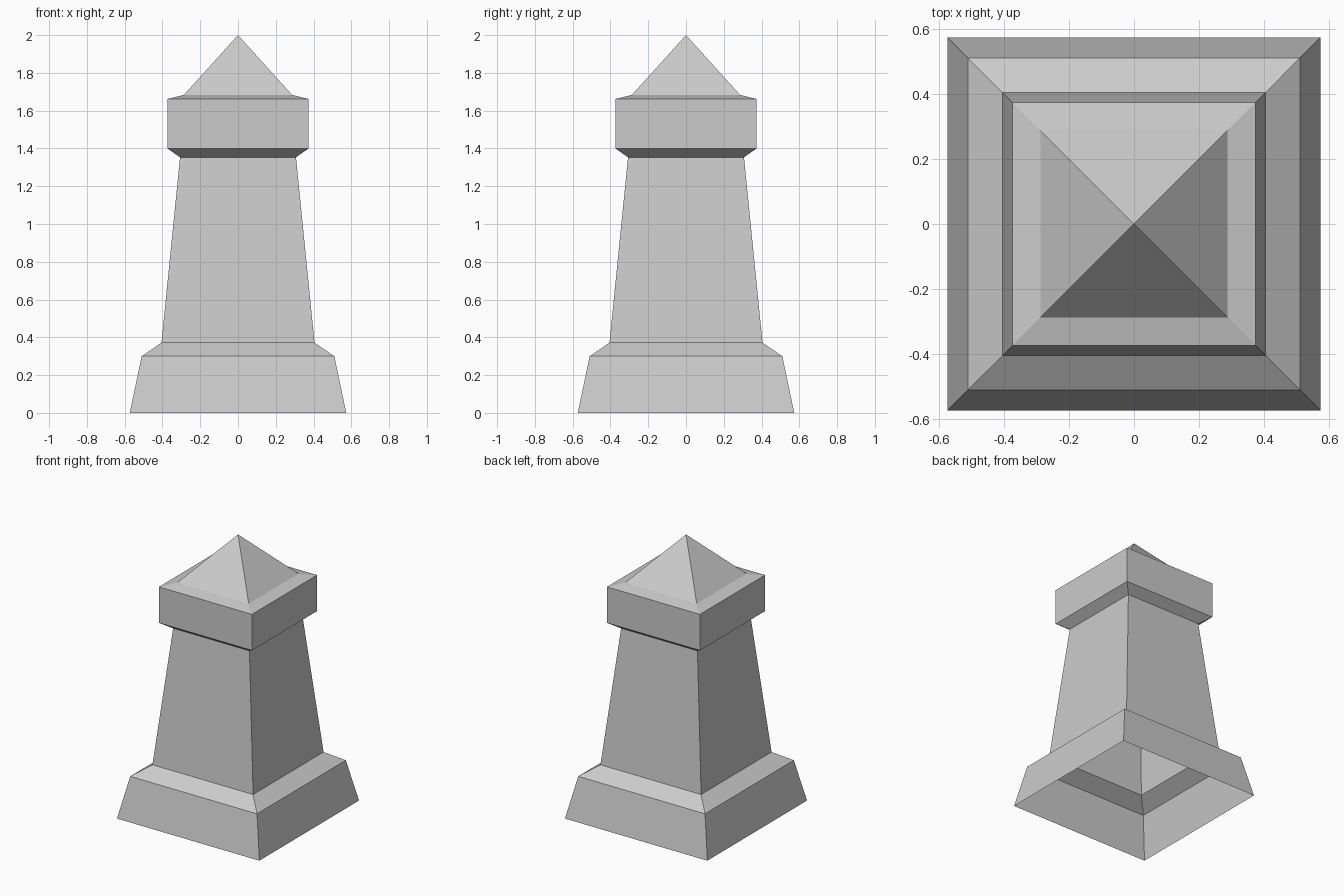
import bpy

cube = bpy.data.objects.get("Cube")
if cube:
    bpy.data.objects.remove(cube, do_unlink=True)

# One plain stone colour
stone = bpy.data.materials.new("grey stone")
stone.use_nodes = True
colour = (0.6, 0.6, 0.6, 1)
stone.diffuse_color = colour
stone.node_tree.nodes["Principled BSDF"].inputs["Base Color"].default_value = colour


def square_shell(name, profile):
    """Open square shell through (half width, height) levels; zero width is a point."""
    verts, faces, rings = [], [], []
    for half, z in profile:
        corners = [(-1, -1), (1, -1), (1, 1), (-1, 1)] if half else [(0, 0)]
        start = len(verts)
        verts += [(x * half, y * half, z) for x, y in corners]
        rings.append([start + i % len(corners) for i in range(4)])
    for low, high in zip(rings, rings[1:]):
        for i in range(4):
            j = (i + 1) % 4
            # dict.fromkeys drops the doubled apex, leaving a triangle
            faces.append(list(dict.fromkeys((low[i], low[j], high[j], high[i]))))
    mesh = bpy.data.meshes.new(name)
    mesh.from_pydata(verts, [], faces)
    mesh.materials.append(stone)
    obj = bpy.data.objects.new(name, mesh)
    bpy.context.collection.objects.link(obj)
    return obj


# Flared foot, hollow and open underneath
square_shell("foot", [(0.573, 0), (0.51, 0.3), (0.405, 0.372)])
# Tapering shaft
square_shell("shaft", [(0.405, 0.372), (0.307, 1.353)])
# Overhanging collar with a shallow sloped top
square_shell("collar", [(0.307, 1.353), (0.374, 1.4), (0.374, 1.662), (0.287, 1.683)])
# Pyramid roof
square_shell("roof", [(0.287, 1.683), (0, 2)])
